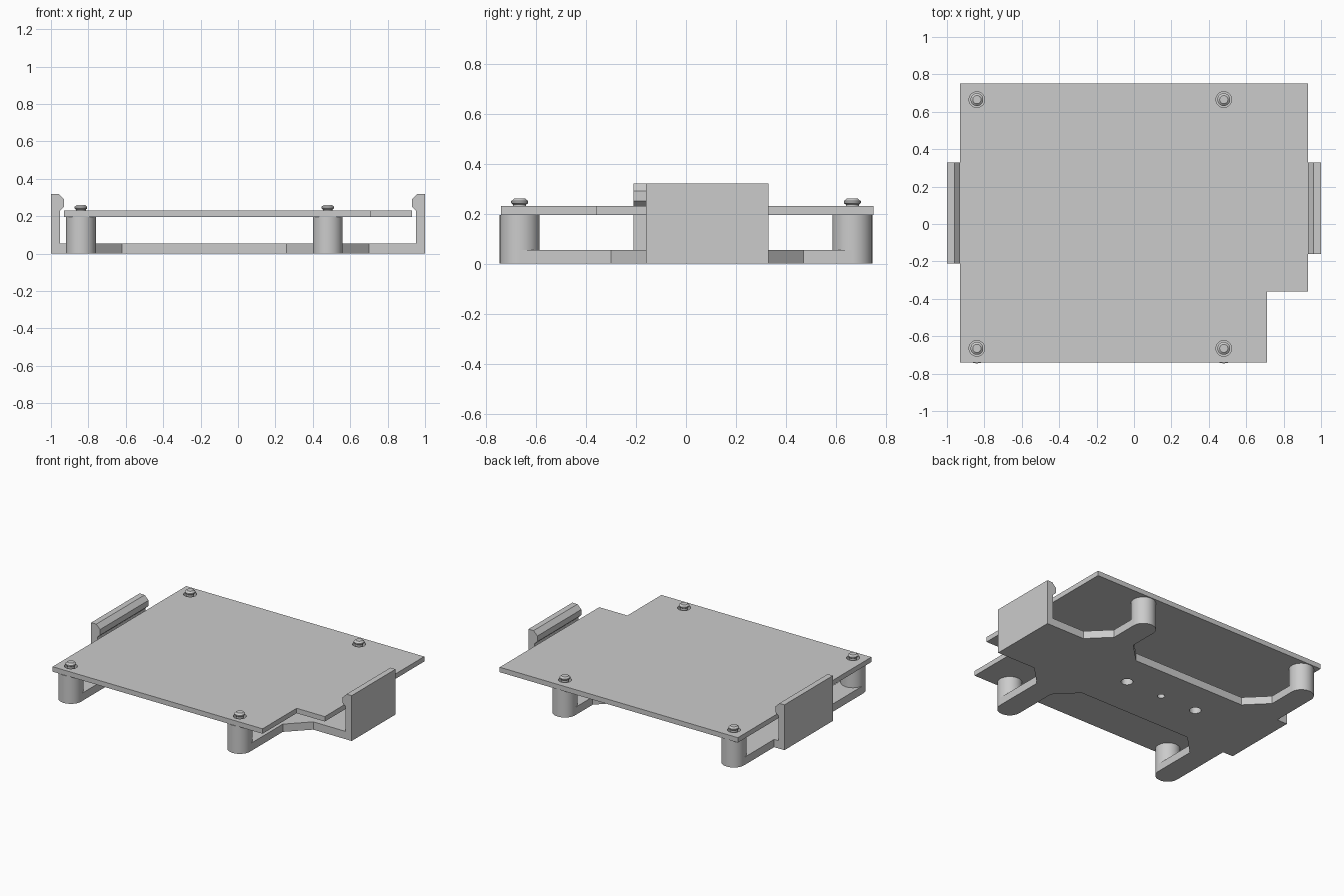
import bpy, bmesh, math
from mathutils import Matrix, Vector

cube = bpy.data.objects.get("Cube")
if cube:
    bpy.data.objects.remove(cube, do_unlink=True)

grey = bpy.data.materials.new("light_grey")
grey.use_nodes = True
grey.diffuse_color = (0.6, 0.6, 0.6, 1)
grey.node_tree.nodes["Principled BSDF"].inputs["Base Color"].default_value = (0.6, 0.6, 0.6, 1)


def finish(bm, name):
    bmesh.ops.recalc_face_normals(bm, faces=bm.faces)
    mesh = bpy.data.meshes.new(name)
    bm.to_mesh(mesh)
    bm.free()
    mesh.materials.append(grey)
    obj = bpy.data.objects.new(name, mesh)
    bpy.context.collection.objects.link(obj)
    return obj


def prism(name, points, offset):
    """Extrude a closed 3D outline along an offset."""
    bm = bmesh.new()
    face = bm.faces.new([bm.verts.new(p) for p in points])
    ext = bmesh.ops.extrude_face_region(bm, geom=[face], use_keep_orig=True)
    moved = [v for v in ext["geom"] if isinstance(v, bmesh.types.BMVert)]
    bmesh.ops.translate(bm, verts=moved, vec=offset)
    return finish(bm, name)


def drill(obj, holes):
    """Cut round vertical holes given as (x, y, radius)."""
    bm = bmesh.new()
    for x, y, r in holes:
        bmesh.ops.create_cone(bm, cap_ends=True, segments=32, radius1=r, radius2=r,
                              depth=1, matrix=Matrix.Translation((x, y, 0.1)))
    cutter = finish(bm, "hole_cutter")
    cutter.hide_render = True
    mod = obj.modifiers.new("holes", 'BOOLEAN')
    mod.operation, mod.solver, mod.object = 'DIFFERENCE', 'EXACT', cutter
    bpy.context.view_layer.objects.active = obj
    bpy.ops.object.modifier_apply(modifier=mod.name)
    bpy.data.objects.remove(cutter, do_unlink=True)


def lathe(name, profile, x, y):
    bm = bmesh.new()
    verts = [bm.verts.new((r, 0, z)) for r, z in profile]
    edges = [bm.edges.new(pair) for pair in zip(verts, verts[1:])]
    bmesh.ops.spin(bm, geom=verts + edges, cent=(0, 0, 0), axis=(0, 0, 1),
                   angle=math.tau, steps=40, use_merge=True)
    bmesh.ops.remove_doubles(bm, verts=bm.verts, dist=0.0005)
    bmesh.ops.translate(bm, verts=bm.verts, vec=(x, y, 0))
    obj = finish(bm, name)
    bpy.ops.object.select_all(action='DESELECT')
    obj.select_set(True)
    bpy.context.view_layer.objects.active = obj
    bpy.ops.object.shade_smooth_by_angle(angle=math.radians(30))


POST_X, POST_Y, POST_R = (-0.84, 0.48), 0.665, 0.08
BASE_H, BOARD_Z, BOARD_H = 0.055, 0.195, 0.035
BACK, FRONT, RIGHT_FRONT = 0.33, -0.21, -0.16
C = 0.14  # corner chamfer of the base arms
posts = [(x, y) for x in POST_X for y in (-POST_Y, POST_Y)]


def base_side(y, y_end, s):
    """One long side of the base with its two arms, from -x to +x."""
    a, b = POST_X
    r, tip = POST_R, s * POST_Y
    return [(-1, y), (a - r, y), (a - r, tip), (a + r, tip), (a + r, y + s * C),
            (a + r + C, y), (b - r - C, y), (b - r, y + s * C), (b - r, tip),
            (b + r, tip), (b + r, y_end + s * C), (b + r + C, y_end), (1, y_end)]


# Base frame with four arms and mounting holes
outline = base_side(FRONT, RIGHT_FRONT, -1) + base_side(BACK, BACK, 1)[::-1]
base = prism("base_frame", [(x, y, 0) for x, y in outline], (0, 0, BASE_H))
drill(base, [(-0.44, 0.085, 0.038), (-0.155, 0.085, 0.024), (0.13, 0.085, 0.038)])

# Board with a notched corner and a hole for each pin
board_outline = [(-0.93, -0.74), (0.71, -0.74), (0.71, -0.36),
                 (0.93, -0.36), (0.93, 0.75), (-0.93, 0.75)]
board = prism("board", [(x, y, BOARD_Z) for x, y in board_outline], (0, 0, BOARD_H))
drill(board, [(x, y, 0.042) for x, y in posts])

# Support posts with snap pins
post_profile = [(0, 0), (POST_R, 0), (POST_R, BOARD_Z), (0.026, BOARD_Z), (0.026, 0.236),
                (0.034, 0.242), (0.034, 0.25), (0.022, 0.26), (0, 0.26)]
for x, y in posts:
    lathe("support_post", post_profile, x, y)

# Hooked side clips
clip_profile = [(1, 0), (1, 0.32), (0.96, 0.32), (0.93, 0.29), (0.93, 0.25),
                (0.952, 0.23), (0.952, 0)]
for name, side, front in (("left_clip", 1, RIGHT_FRONT), ("right_clip", -1, FRONT)):
    prism(name, [(side * x, front, z) for x, z in clip_profile], (0, BACK - front, 0))
